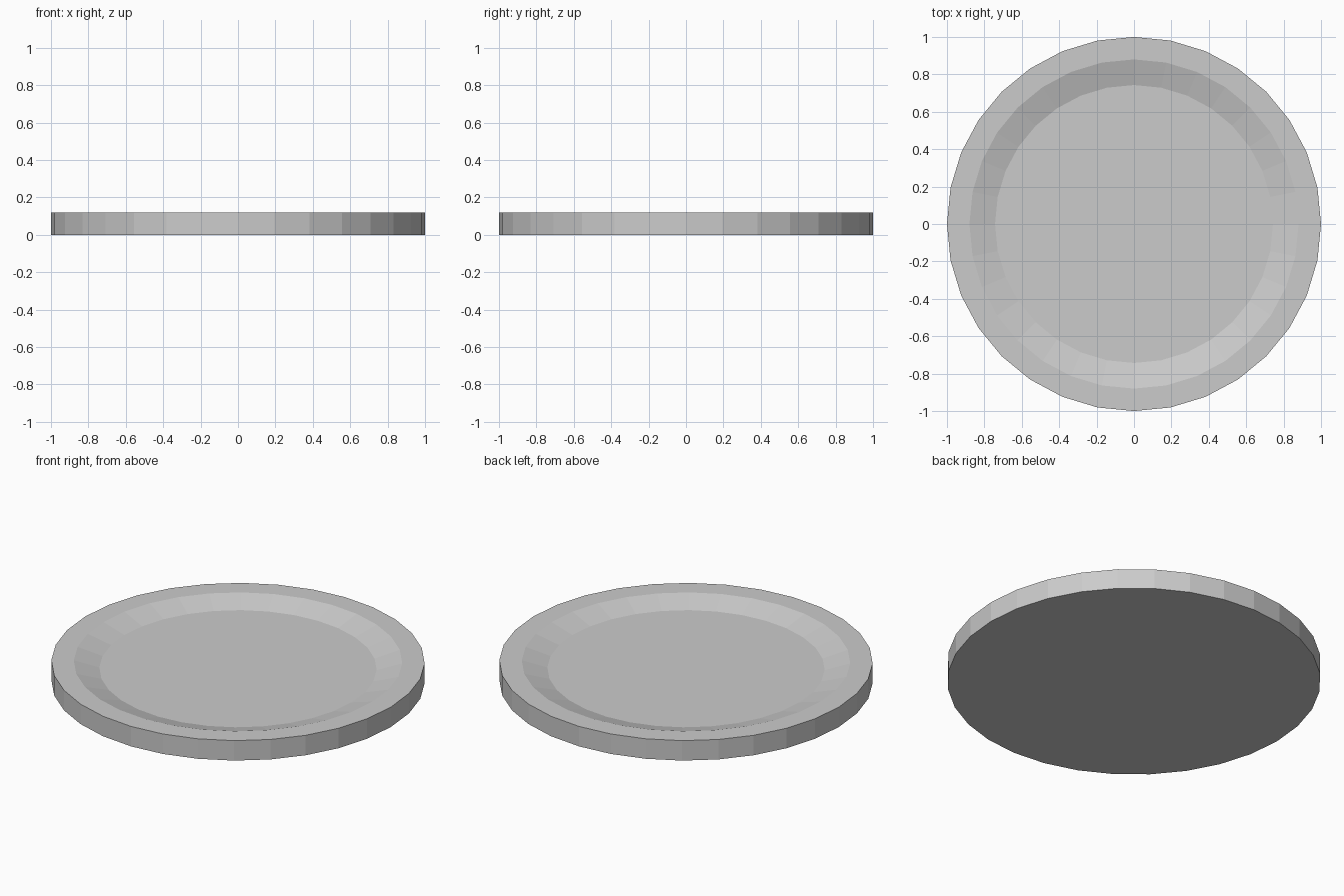
import bpy, bmesh
from math import cos, sin, tau

if "Cube" in bpy.data.objects:
    bpy.data.objects.remove(bpy.data.objects["Cube"])

SIDES = 32
# Plate profile (radius, height): underside, outer wall, flat rim, sloped well
PROFILE = [(1.0, 0.0), (1.0, 0.118), (0.88, 0.118), (0.743, 0.077)]

bm = bmesh.new()
rings = [[bm.verts.new((r * cos(tau * i / SIDES), r * sin(tau * i / SIDES), z))
          for i in range(SIDES)] for r, z in PROFILE]

# Walls between neighbouring rings
for low, high in zip(rings, rings[1:]):
    for i in range(SIDES):
        j = (i + 1) % SIDES
        bm.faces.new((low[i], low[j], high[j], high[i]))

# Flat underside and flat well floor
bm.faces.new(rings[0][::-1])
bm.faces.new(rings[-1])

mesh = bpy.data.meshes.new("plate")
bm.to_mesh(mesh)
bm.free()
plate = bpy.data.objects.new("plate", mesh)
bpy.context.collection.objects.link(plate)
